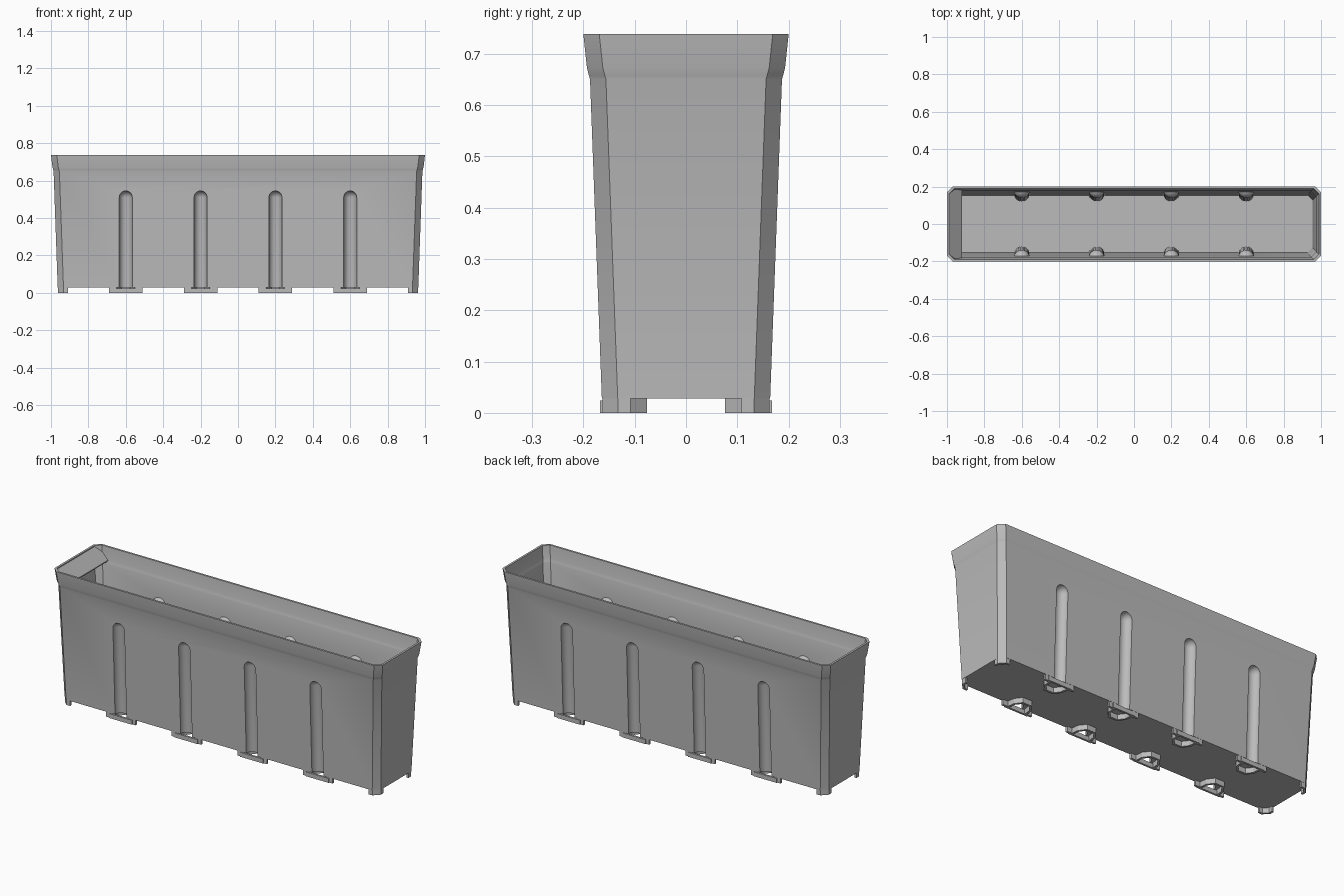
import bpy, bmesh, math
from mathutils import Vector

cube = bpy.data.objects.get("Cube")
if cube:
    bpy.data.objects.remove(cube, do_unlink=True)

grey = bpy.data.materials.new("plain grey")
grey.use_nodes = True
grey.diffuse_color = (0.5, 0.5, 0.5, 1)
grey.node_tree.nodes["Principled BSDF"].inputs["Base Color"].default_value = (0.5, 0.5, 0.5, 1)


def add_loft(bm, rings):
    """Closed solid through rings with equal point counts."""
    loops = [[bm.verts.new(p) for p in ring] for ring in rings]
    n = len(loops[0])
    for a, b in zip(loops, loops[1:]):
        for i in range(n):
            j = (i + 1) % n
            bm.faces.new((a[i], a[j], b[j], b[i]))
    bm.faces.new(loops[0][::-1])
    bm.faces.new(loops[-1])


def make(name, solids):
    bm = bmesh.new()
    for rings in solids:
        add_loft(bm, rings)
    bmesh.ops.recalc_face_normals(bm, faces=bm.faces)
    mesh = bpy.data.meshes.new(name)
    bm.to_mesh(mesh)
    bm.free()
    mesh.materials.append(grey)
    obj = bpy.data.objects.new(name, mesh)
    bpy.context.collection.objects.link(obj)
    return obj


def subtract(target, cutter):
    bpy.context.view_layer.objects.active = target
    mod = target.modifiers.new("cut", 'BOOLEAN')
    mod.operation, mod.solver, mod.object = 'DIFFERENCE', 'EXACT', cutter
    bpy.ops.object.modifier_apply(modifier=mod.name)
    bpy.data.objects.remove(cutter, do_unlink=True)


def chamfered(hx, hy, z, c=0.031):
    quarter = [(hx, hy - c), (hx - c, hy)]
    pts = quarter + [(-x, y) for x, y in quarter[::-1]]
    pts += [(-x, -y) for x, y in pts]
    return [Vector((x, y, z)) for x, y in pts]


def wall_y(z):
    return 0.163 + 0.037 * z


def flute(x, side, r):
    """Round-topped rod that leans with the long wall."""
    levels = [(-0.02, r), (0.51, r)]
    for k in range(1, 7):
        a = math.radians(k * 14.5)
        levels.append((0.51 + r * math.sin(a), r * math.cos(a)))
    return [[Vector((x + rad * math.cos(t * math.tau / 32),
                     side * wall_y(z) + rad * math.sin(t * math.tau / 32), z))
             for t in range(32)] for z, rad in levels]


def strip(path, width, z0, z1):
    """Upright band of even width along a 2D path."""
    pts = [Vector(p) for p in path]
    left, right = [], []
    for i, p in enumerate(pts):
        dirs = [(b - a).normalized() for a, b in zip(pts, pts[1:])][max(0, i - 1):i + 1]
        d = sum(dirs, Vector((0, 0))).normalized()
        offset = Vector((-d.y, d.x)) * width / 2 / d.dot(dirs[0])
        left.append(p + offset)
        right.append(p - offset)
    outline = left + right[::-1]
    return [[Vector((p.x, p.y, z)) for p in outline] for z in (z0, z1)]


def mirrored(path, sx, sy):
    return [(x * sx, y * sy) for x, y in path]


spots = [(x, s) for x in (-0.6, -0.2, 0.2, 0.6) for s in (-1, 1)]

# Tapered box with flared rim
profile = [(0.964, 0.164, 0.028), (0.986, 0.187, 0.65), (0.988, 0.189, 0.657),
           (0.992, 0.193, 0.672), (1.0, 0.2, 0.738)]
body = make("planter_box", [[chamfered(*p) for p in profile]])

# Hollow interior, leaving the rounded ribs standing
t = 0.011
inner = [(0.9535, 0.1535, 0.042)] + [(x - t, y - t, z) for x, y, z in profile[1:]]
inner.append((0.99, 0.19, 0.76))
cavity = make("cavity_cutter", [[chamfered(*p, c=0.027) for p in inner]])
cavity.hide_render = True
subtract(cavity, make("rib_cutter", [flute(x, s, 0.043) for x, s in spots]))
subtract(body, cavity)

# Outer flutes in the long walls
subtract(body, make("flute_cutter", [flute(x, s, 0.035) for x, s in spots]))

# Sloping plate inside one end of the rim
half = [(-0.988, 0.162), (-0.962, 0.186), (-0.92, 0.186)]
plate_outline = half + [(x, -y) for x, y in half[::-1]]
plate = make("end_plate", [[[Vector((x, y, 0.733 - (x + 0.988) * 0.95 + h))
                             for x, y in plate_outline] for h in (-0.006, 0)]])

# Angled corner feet
corner = [(0.91, 0.157), (0.93, 0.157), (0.957, 0.13), (0.957, 0.108)]
feet = make("corner_feet", [strip(mirrored(corner, sx, sy), 0.012, 0, 0.032)
                            for sx in (-1, 1) for sy in (-1, 1)])

# Bracket feet with a bar under each flute
right_half = [(0.025, 0.082), (0.05, 0.115), (0.055, 0.157), (0.09, 0.157)]
bracket_path = [(-x, y) for x, y in right_half[::-1]] + right_half
solids = []
for x, s in spots:
    path = [(px + x, py * s) for px, py in bracket_path]
    solids.append(strip(path, 0.012, 0, 0.03))
    solids.append(strip([(x - 0.07, 0.162 * s), (x + 0.07, 0.162 * s)], 0.011, 0, 0.024))
brackets = make("bracket_feet", solids)

# Smooth only the gentle curves
for obj in (body, plate, feet, brackets):
    bpy.ops.object.select_all(action='DESELECT')
    obj.select_set(True)
    bpy.context.view_layer.objects.active = obj
    bpy.ops.object.shade_smooth_by_angle(angle=math.radians(30))
